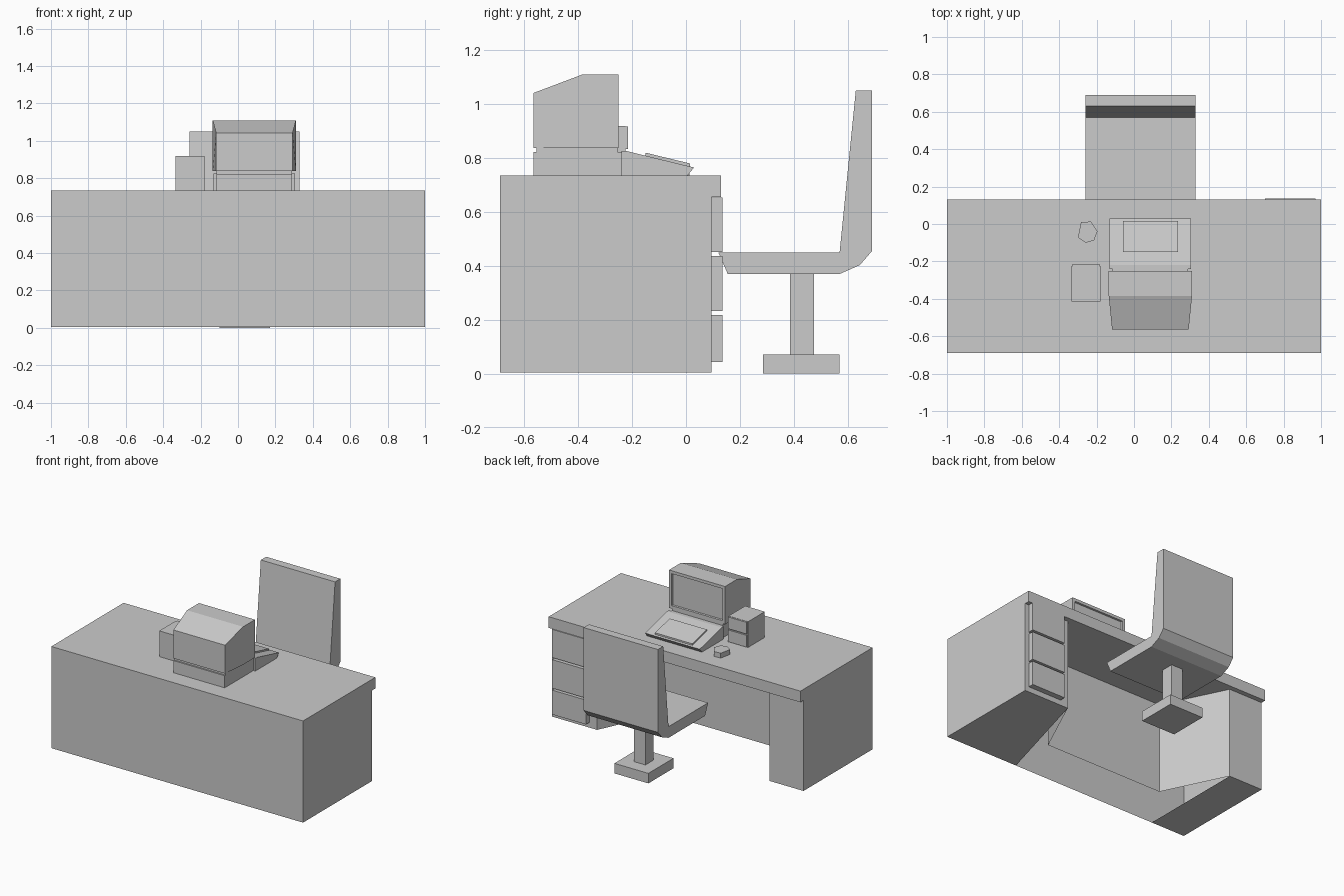
import bpy, bmesh

if "Cube" in bpy.data.objects:
    bpy.data.objects.remove(bpy.data.objects["Cube"])


def finish(name, bm):
    bmesh.ops.recalc_face_normals(bm, faces=bm.faces[:])
    me = bpy.data.meshes.new(name)
    bm.to_mesh(me)
    bm.free()
    ob = bpy.data.objects.new(name, me)
    bpy.context.collection.objects.link(ob)
    return ob


def sweep(pts, offset, caps=True):
    """Extrude a closed outline of 3D points by an offset."""
    bm = bmesh.new()
    a = [bm.verts.new(p) for p in pts]
    b = [bm.verts.new([p[i] + offset[i] for i in range(3)]) for p in pts]
    n = len(a)
    for i in range(n):
        j = (i + 1) % n
        bm.faces.new((a[i], a[j], b[j], b[i]))
    if caps:
        bm.faces.new(a)
        bm.faces.new(b)
    bmesh.ops.recalc_face_normals(bm, faces=bm.faces[:])
    return bm


def side_profile(yz, x0, x1):
    return sweep([(x0, y, z) for y, z in yz], (x1 - x0, 0, 0))


def plan(xy, z0, z1, caps=True):
    return sweep([(x, y, z0) for x, y in xy], (0, 0, z1 - z0), caps)


def box(name, x0, x1, y0, y1, z0, z1):
    return finish(name, plan([(x0, y0), (x1, y0), (x1, y1), (x0, y1)], z0, z1))


# Desk: top slab and thin-walled body with a splayed kneehole
box("desk_top", -1, 1, -0.69, 0.13, 0.655, 0.735)
body = plan([(1, -0.69), (1, 0.095), (0.64, 0.095), (0.43, -0.353),
             (-0.51, -0.353), (-0.73, 0.095), (-1, 0.095), (-1, -0.69)],
            0.005, 0.655, caps=False)
for plate in ([(1, -0.69), (1, 0.095), (0.64, 0.095), (0.42, -0.69)],
              [(-1, -0.69), (-0.73, -0.69), (-0.73, 0.095), (-1, 0.095)]):
    body.faces.new([body.verts.new((x, y, 0.005)) for x, y in plate])
bmesh.ops.remove_doubles(body, verts=body.verts[:], dist=1e-4)
finish("desk_body", body)

# Drawer fronts
for i, (z0, z1) in enumerate([(0.043, 0.218), (0.232, 0.437), (0.452, 0.654)]):
    box(f"drawer_front_{i + 1}", 0.70, 0.97, 0.094, 0.135, z0, z1)

# Chair
box("chair_base", -0.10, 0.17, 0.285, 0.57, 0, 0.072)
box("chair_post", -0.01, 0.08, 0.385, 0.475, 0.07, 0.372)
finish("chair_seat_and_back", side_profile(
    [(0.12, 0.45), (0.155, 0.37), (0.57, 0.37), (0.645, 0.403), (0.69, 0.455),
     (0.69, 1.05), (0.63, 1.05), (0.57, 0.45)], -0.26, 0.33))

# Computer: case, keyboard wedge and raised key pad
box("computer_case", -0.115, 0.29, -0.565, -0.22, 0.735, 0.822)
box("monitor_foot", -0.115, 0.29, -0.555, -0.255, 0.82, 0.842)
finish("keyboard_wedge", side_profile(
    [(-0.24, 0.735), (-0.24, 0.826), (-0.22, 0.826), (0.03, 0.765), (0.005, 0.735)],
    -0.13, 0.305))
finish("key_pad", side_profile(
    [(-0.15, 0.80), (-0.15, 0.82), (0.015, 0.78), (0.015, 0.76)], -0.06, 0.235))

# Monitor: tapered at the rear, recessed screen facing the chair
mon = side_profile([(-0.565, 0.838), (-0.565, 1.042), (-0.385, 1.11),
                    (-0.25, 1.11), (-0.25, 0.838), (-0.385, 0.838)], -0.135, 0.31)
for v in mon.verts:
    if v.co.y < -0.5:
        v.co.x += 0.018 if v.co.x < 0 else -0.018
screen = [f for f in mon.faces if f.normal.y > 0.9]
bmesh.ops.inset_region(mon, faces=screen, thickness=0.03)
bmesh.ops.inset_region(mon, faces=screen, thickness=0.003, depth=-0.012)
finish("monitor", mon)

# Drive box with two front panels
box("drive_box", -0.335, -0.18, -0.415, -0.225, 0.735, 0.92)
for i, (z0, z1) in enumerate([(0.74, 0.825), (0.834, 0.918)]):
    box(f"drive_panel_{i + 1}", -0.33, -0.185, -0.226, -0.215, z0, z1)

# Mouse
finish("mouse", plan([(-0.283, 0.01), (-0.23, 0.013), (-0.195, -0.04),
                      (-0.214, -0.088), (-0.257, -0.1), (-0.3, -0.072)], 0.735, 0.77))
